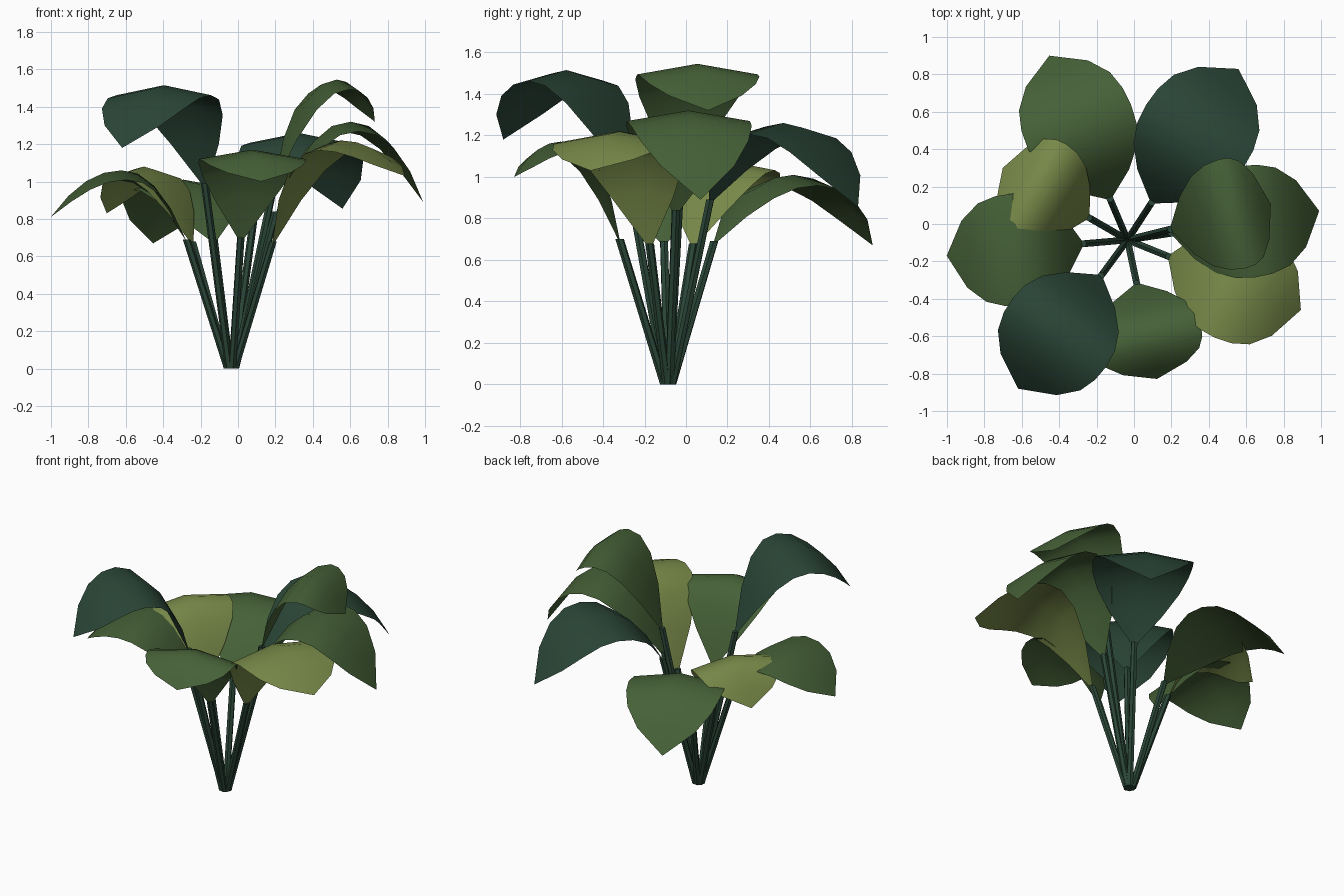
import bpy, bmesh, math
from mathutils import Vector

if "Cube" in bpy.data.objects:
    bpy.data.objects.remove(bpy.data.objects["Cube"])

CENTRE = Vector((-0.035, -0.085, 0))

def material(name, rgb):
    m = bpy.data.materials.new(name)
    m.diffuse_color = (*rgb, 1)
    m.use_nodes = True
    m.node_tree.nodes["Principled BSDF"].inputs["Base Color"].default_value = m.diffuse_color
    return m

LIGHT = material("light_green", (0.19, 0.255, 0.067))
GREEN = material("mid_green", (0.06, 0.118, 0.038))
DARK = material("dark_green", (0.024, 0.062, 0.039))

def add_object(name, bm, mat):
    mesh = bpy.data.meshes.new(name)
    bm.to_mesh(mesh)
    bm.free()
    mesh.materials.append(mat)
    ob = bpy.data.objects.new(name, mesh)
    bpy.context.collection.objects.link(ob)
    return ob

# half-width of a leaf from stem to tip, as a fraction of its widest point
WIDTHS = [0.04, 0.52, 0.82, 0.96, 1.0, 0.98, 0.88, 0.60, 0.0]
FOLD = 0.17

def arch(t, base, peak, tip):
    """Leaf rib: rises steeply to the peak, then droops to the tip."""
    if t <= 0.5:
        s = 2 * t
        return (base[0] + (peak[0] - base[0]) * s,
                base[1] + (peak[1] - base[1]) * (1 - (1 - s) ** 2.2))
    s = 2 * t - 1
    return (peak[0] + (tip[0] - peak[0]) * s,
            peak[1] - (peak[1] - tip[1]) * s ** 2.1)

def leaf(name, angle, base, peak, tip, half_width, mat):
    a = math.radians(angle)
    out = Vector((math.cos(a), math.sin(a), 0))
    side = Vector((-math.sin(a), math.cos(a), 0))
    up = Vector((0, 0, 1))
    n = len(WIDTHS) - 1
    bm = bmesh.new()
    rows = []
    for i, w in enumerate(WIDTHS):
        r, z = arch(i / n, base, peak, tip)
        p = CENTRE + out * r + up * z
        w *= half_width
        if w == 0:
            rows.append([bm.verts.new(p)] * 3)
        else:
            drop = up * (w * FOLD)
            rows.append([bm.verts.new(p - side * w - drop), bm.verts.new(p),
                         bm.verts.new(p + side * w - drop)])
    for lo, hi in zip(rows, rows[1:]):
        for k in range(2):
            quad = [lo[k], hi[k], hi[k + 1], lo[k + 1]]
            f = bm.faces.new(list(dict.fromkeys(quad)))
            f.smooth = True
    bmesh.ops.recalc_face_normals(bm, faces=bm.faces)
    if sum(f.normal.z for f in bm.faces) < 0:
        bmesh.ops.reverse_faces(bm, faces=bm.faces)
    add_object(name, bm, mat)

def stem(name, angle, top, sides=6):
    a = math.radians(angle)
    out = Vector((math.cos(a), math.sin(a), 0))
    side = Vector((-math.sin(a), math.cos(a), 0))
    bm = bmesh.new()
    rings = []
    for r, z, rad in ((0.02, 0, 0.021), (top[0], top[1] + 0.01, 0.021)):
        c = CENTRE + out * r + Vector((0, 0, z))
        rings.append([bm.verts.new(c + out * rad * math.cos(q) + side * rad * math.sin(q))
                      for q in (2 * math.pi * i / sides for i in range(sides))])
    for i in range(sides):
        j = (i + 1) % sides
        bm.faces.new((rings[0][i], rings[0][j], rings[1][j], rings[1][i]))
    bm.faces.new(rings[0][::-1])
    bm.faces.new(rings[1])
    add_object(name, bm, DARK)

# angle, base height, (peak radius, height), (tip radius, height), half width, colour
LEAVES = [
    (57, 0.88, (0.66, 1.26), (1.09, 0.855), 0.31, DARK),
    (113, 0.68, (0.655, 1.01), (1.07, 0.67), 0.30, GREEN),
    (150, 0.67, (0.54, 1.08), (0.77, 0.83), 0.28, LIGHT),
    (185, 0.68, (0.59, 1.06), (0.97, 0.81), 0.30, GREEN),
    (233.7, 0.98, (0.61, 1.515), (0.987, 1.18), 0.31, DARK),
    (282, 0.69, (0.53, 1.17), (0.76, 1.0), 0.29, GREEN),
    (338, 0.67, (0.63, 1.22), (1.0, 1.03), 0.31, LIGHT),
    (8.6, 0.83, (0.645, 1.32), (1.037, 0.89), 0.30, GREEN),
    (14, 1.0, (0.58, 1.545), (0.79, 1.32), 0.30, GREEN),
]

# stems fan out from one point, each carrying a drooping leaf
for i, (angle, z, peak, tip, hw, mat) in enumerate(LEAVES, 1):
    base = (0.24, z)
    stem(f"stem_{i}", angle, base)
    leaf(f"leaf_{i}", angle, base, peak, tip, hw, mat)
